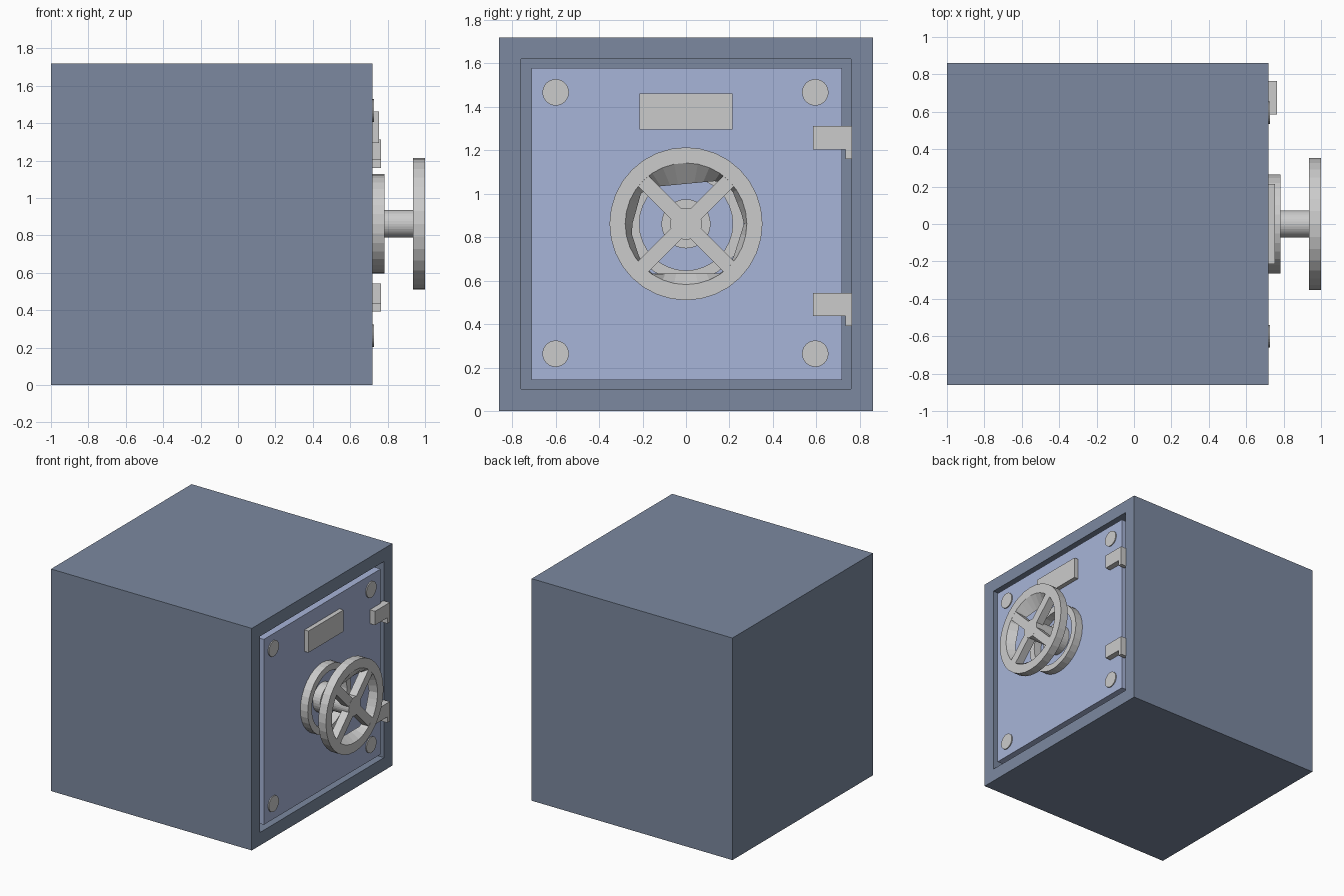
import bpy, bmesh, math
from mathutils import Vector, Matrix
from mathutils.geometry import intersect_line_line_2d

if "Cube" in bpy.data.objects:
    bpy.data.objects.remove(bpy.data.objects["Cube"])

FACE = 0.72          # x of the safe's front face
AXIS = 0.862         # height of the wheel axis


def material(name, rgb):
    m = bpy.data.materials.new(name)
    m.diffuse_color = (*rgb, 1)
    m.use_nodes = True
    m.node_tree.nodes["Principled BSDF"].inputs["Base Color"].default_value = m.diffuse_color
    return m


steel_blue = material("steel_blue", (0.2, 0.25, 0.35))
door_blue = material("door_blue", (0.39, 0.46, 0.69))


def finish(name, bm, mat=None):
    bmesh.ops.recalc_face_normals(bm, faces=bm.faces)
    me = bpy.data.meshes.new(name)
    bm.to_mesh(me)
    bm.free()
    ob = bpy.data.objects.new(name, me)
    bpy.context.collection.objects.link(ob)
    if mat:
        me.materials.append(mat)
    return ob


def add_box(bm, lo, hi):
    lo, hi = Vector(lo), Vector(hi)
    m = Matrix.Translation((lo + hi) / 2) @ Matrix.Diagonal((*(hi - lo), 1))
    bmesh.ops.create_cube(bm, size=1, matrix=m)


def box(name, lo, hi, mat=None):
    bm = bmesh.new()
    add_box(bm, lo, hi)
    return finish(name, bm, mat)


def disc(name, x0, x1, r, y=0, z=AXIS, n=32):
    bm = bmesh.new()
    m = Matrix.Translation(((x0 + x1) / 2, y, z)) @ Matrix.Rotation(math.pi / 2, 4, 'Y')
    bmesh.ops.create_cone(bm, cap_ends=True, segments=n, radius1=r, radius2=r,
                          depth=x1 - x0, matrix=m)
    return finish(name, bm)


def ring(name, x0, x1, r_out, inner_front, inner_back, n=32):
    """Ring round the wheel axis; inner radii are functions of the angle."""
    bm = bmesh.new()
    profile = [(x0, lambda a: r_out), (x1, lambda a: r_out), (x1, inner_front), (x0, inner_back)]
    loops = []
    for i in range(n):
        a = math.tau * i / n
        loops.append([bm.verts.new((x, r(a) * math.cos(a), AXIS + r(a) * math.sin(a)))
                      for x, r in profile])
    for i in range(n):
        p, q = loops[i], loops[(i + 1) % n]
        for j in range(4):
            k = (j + 1) % 4
            bm.faces.new((p[j], p[k], q[k], q[j]))
    return finish(name, bm)


# Safe body: block with the front face inset and sunk to form a cavity
bm = bmesh.new()
add_box(bm, (-1, -0.86, 0), (FACE, 0.86, 1.72))
bm.faces.ensure_lookup_table()
front = max(bm.faces, key=lambda f: f.calc_center_median().x)
bmesh.ops.inset_region(bm, faces=[front], thickness=0.142)
cavity = bmesh.ops.extrude_face_region(bm, geom=[front])
bmesh.ops.translate(bm, vec=(-1.56, 0, 0),
                    verts=[v for v in cavity["geom"] if isinstance(v, bmesh.types.BMVert)])
if front.is_valid:
    bmesh.ops.delete(bm, geom=[front], context='FACES_ONLY')
finish("safe_body", bm, steel_blue)

# Door with a narrow gap on the opening side
box("door", (0.58, -0.712, 0.142), (FACE, 0.718, 1.578), door_blue)

# Name plate and corner bolts
box("blank_plate", (0.70, -0.215, 1.295), (0.755, 0.215, 1.462))
for y in (-0.6, 0.595):
    for z in (0.264, 1.467):
        disc("corner_bolt", 0.70, 0.728, 0.061, y, z, 24)

# Hinges: L-shaped profile extruded outwards
for top in (1.312, 0.544):
    bm = bmesh.new()
    outline = [(0.585, 0), (0.765, 0), (0.765, -0.152), (0.735, -0.152),
               (0.735, -0.107), (0.585, -0.107)]
    f = bm.faces.new([bm.verts.new((FACE - 0.01, y, top + z)) for y, z in outline])
    ext = bmesh.ops.extrude_face_region(bm, geom=[f])
    bmesh.ops.translate(bm, vec=(0.055, 0, 0),
                        verts=[v for v in ext["geom"] if isinstance(v, bmesh.types.BMVert)])
    finish("hinge", bm)

# Wheel mount: outer ring, collar and shaft
ring("mount_ring", 0.715, 0.783, 0.265, lambda a: 0.215, lambda a: 0.215)
disc("shaft_collar", 0.71, 0.783, 0.113)
disc("wheel_shaft", 0.71, 1.0, 0.073)

# Hand wheel: round opening in front narrowing to straight edges behind
back = [Vector(p) for p in ((-0.2, 0.165), (0.17, 0.2), (0.21, 0.16), (0.27, 0.01), (0.21, -0.18),
                            (0.17, -0.23), (-0.17, -0.23), (-0.21, -0.17), (-0.255, -0.03))]


def back_radius(a):
    far = Vector((math.cos(a), math.sin(a)))
    for p, q in zip(back, back[1:] + back[:1]):
        hit = intersect_line_line_2d(Vector((0, 0)), far, p, q)
        if hit:
            return min(hit.length, 0.28)
    return 0.27


ring("wheel_rim", 0.935, 1.0, 0.352, lambda a: 0.28, back_radius)

# Diagonal spokes
for angle in (45, 135):
    bm = bmesh.new()
    add_box(bm, (0.937, -0.3, -0.034), (0.9995, 0.3, 0.034))
    bmesh.ops.transform(bm, verts=bm.verts, matrix=Matrix.Translation((0, 0, AXIS))
                        @ Matrix.Rotation(math.radians(angle), 4, 'X'))
    finish("wheel_spoke", bm)
